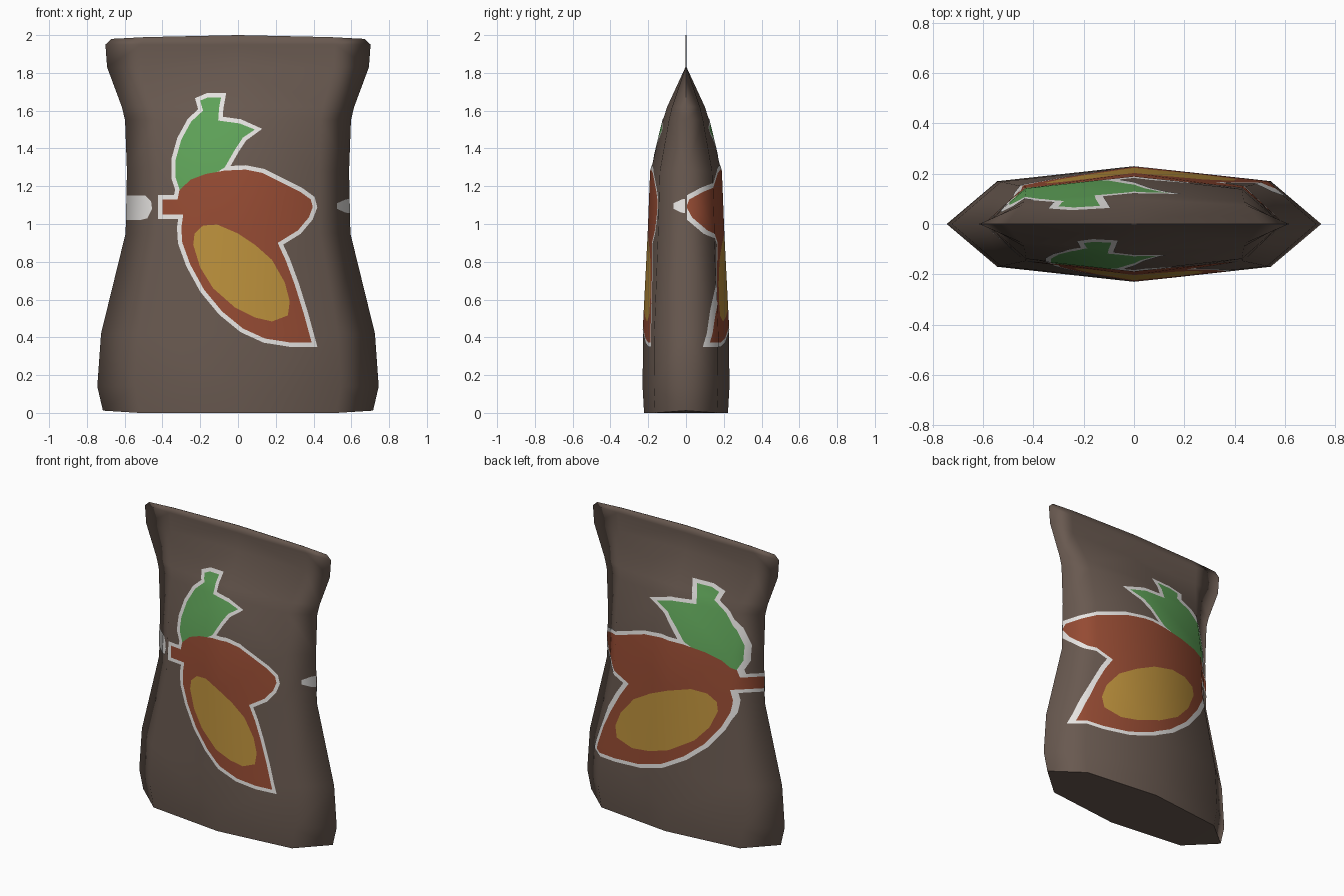
import bpy, bmesh
from mathutils import Vector
from mathutils.bvhtree import BVHTree
from mathutils.geometry import delaunay_2d_cdt

if "Cube" in bpy.data.objects:
    bpy.data.objects.remove(bpy.data.objects["Cube"])


def material(name, rgb):
    m = bpy.data.materials.new(name)
    m.diffuse_color = (*rgb, 1)
    m.use_nodes = True
    m.node_tree.nodes["Principled BSDF"].inputs["Base Color"].default_value = m.diffuse_color
    return m


BROWN = material("bag brown", (0.14, 0.10, 0.08))
PRINT = [material("outline white", (0.86, 0.84, 0.82)),
         material("leaf green", (0.115, 0.37, 0.10)),
         material("pod red", (0.30, 0.07, 0.033)),
         material("flesh yellow", (0.50, 0.28, 0.045))]


def make_object(name, bm, mats):
    me = bpy.data.meshes.new(name)
    bm.to_mesh(me)
    for m in mats:
        me.materials.append(m)
    ob = bpy.data.objects.new(name, me)
    bpy.context.collection.objects.link(ob)
    return ob


# Bag: eight-sided rings (height, half width, half depth), pinched to a flat seal
RINGS = [(0, .715, .222), (.14, .745, .23), (.42, .725, .227), (.95, .595, .20),
         (1.28, .588, .187), (1.55, .598, .122), (1.62, .615, .10),
         (1.83, .693, .003), (1.95, .702, .003), (2.0, .67, .003)]
SECTION = [(-1, 0), (-.73, -.74), (0, -1), (.73, -.74),
           (1, 0), (.73, .74), (0, 1), (-.73, .74)]
bag = bmesh.new()
rows = []
for z, w, d in RINGS:
    row = []
    for u, v in SECTION:
        dip = 0.02 * u * u if z == 2.0 else (0.012 if z == 0 and abs(u) == 1 else 0)
        row.append(bag.verts.new((u * w, v * d, z - dip if z else dip)))
    rows.append(row)
for a, b in zip(rows, rows[1:]):
    for i in range(8):
        j = (i + 1) % 8
        bag.faces.new((a[i], a[j], b[j], b[i]))
base = bag.faces.new(rows[0][::-1])
bag.faces.new(rows[-1])
for e in base.edges:
    e.smooth = False
bmesh.ops.triangulate(bag, faces=bag.faces[:])
for f in bag.faces:
    f.smooth = True
bag_ob = make_object("bag", bag, [BROWN])
tree = BVHTree.FromBMesh(bag)

# Printed fruit shapes (x, z) as seen from the front
POD = [(-.40, 1.13), (-.32, 1.13), (-.31, 1.18), (-.25, 1.235), (-.17, 1.265),
       (-.07, 1.283), (.04, 1.288), (.13, 1.27), (.22, 1.225), (.33, 1.17),
       (.385, 1.13), (.396, 1.09), (.375, 1.035), (.317, .966), (.21, .90),
       (.253, .807), (.30, .68), (.348, .526), (.39, .373), (.274, .373),
       (.142, .394), (.026, .447), (-.084, .537), (-.18, .653), (-.253, .786),
       (-.295, .902), (-.30, .98), (-.29, 1.05), (-.40, 1.05)]
LEAF = [(-.305, 1.17), (-.33, 1.245), (-.33, 1.34), (-.30, 1.447), (-.248, 1.542),
        (-.185, 1.60), (-.20, 1.653), (-.16, 1.67), (-.09, 1.67), (-.10, 1.616),
        (-.105, 1.548), (.01, 1.532), (.09, 1.50), (.026, 1.458), (-.016, 1.394),
        (-.07, 1.30), (-.15, 1.25)]
FLESH = [(-.237, .89), (-.23, .95), (-.185, .992), (-.11, .997), (0, .95), (.09, .89),
         (.18, .81), (.248, .69), (.274, .59), (.264, .516), (.18, .484), (.09, .505),
         (-.016, .558), (-.132, .66), (-.20, .77)]
# Ends of the back print that wrap round the side edges
WRAP_LEFT = [(-.7, 1.15), (-.49, 1.15), (-.46, 1.12), (-.455, 1.08), (-.48, 1.03),
             (-.52, 1.02), (-.7, 1.02)]
WRAP_RIGHT = [(.7, 1.15), (.57, 1.13), (.525, 1.11), (.525, 1.08), (.57, 1.06), (.7, 1.05)]


def grow(poly, r):
    """Push an outline outwards by r."""
    pts = [Vector(p) for p in poly]
    n = len(pts)
    area = sum(pts[i - 1].x * pts[i].y - pts[i].x * pts[i - 1].y for i in range(n))
    s = 1 if area > 0 else -1
    out = []
    for i, p in enumerate(pts):
        d1 = (p - pts[i - 1]).normalized()
        d2 = (pts[(i + 1) % n] - p).normalized()
        n1 = Vector((d1.y, -d1.x)) * s
        n2 = Vector((d2.y, -d2.x)) * s
        m = (n1 + n2).normalized()
        out.append(tuple(p + m * r / max(m.dot(n1), 0.6)))
    return out


def inside(x, z, poly):
    hit = False
    for (ax, az), (bx, bz) in zip(poly, poly[1:] + poly[:1]):
        if (az > z) != (bz > z) and x < (bx - ax) * (z - az) / (bz - az) + ax:
            hit = not hit
    return hit


def surface(x, z, side):
    return tree.ray_cast(Vector((x, side, z)), Vector((0, -side, 0)))[0]


def make_print(name, side, stretch, extra):
    """Thin print laid on the bag, cut along its outlines and the bag's creases."""
    shapes = [(0, grow(LEAF, .023)), (0, grow(POD, .023)), (1, LEAF), (2, POD), (3, FLESH)]
    shapes = [(m, [(x * stretch, z) for x, z in p]) for m, p in shapes]
    shapes += [(0, p) for p in extra]
    pts, edges, index = [], [], {}
    for v in bag.verts:
        if v.co.y * side >= -1e-6 and 0.1 < v.co.z < 1.9:
            index[v] = len(pts)
            pts.append(Vector((v.co.x, v.co.z)))
    for e in bag.edges:
        a, b = e.verts
        if a in index and b in index:
            edges.append((index[a], index[b]))
    for _, p in shapes:
        k, n = len(pts), len(p)
        pts += [Vector(q) for q in p]
        edges += [(k + i, k + (i + 1) % n) for i in range(n)]
    verts, _, faces, *_ = delaunay_2d_cdt(pts, edges, [], 0, 1e-5)
    bm = bmesh.new()
    made = {}
    for f in faces:
        c = sum((verts[i] for i in f), Vector((0, 0))) / len(f)
        mats = [m for m, p in shapes if inside(c.x, c.y, p)]
        if not mats or surface(c.x, c.y, side) is None:
            continue
        corners = []
        for i in f:
            if i not in made:
                x, z = verts[i]
                h = surface(x * .998, z, side)
                y = h.y if h else 0
                made[i] = bm.verts.new((x, y + side * .003, z))
            corners.append(made[i])
        face = bm.faces.new(corners)
        face.normal_update()
        if face.normal.y * side < 0:
            face.normal_flip()
        face.material_index = max(mats)
        face.smooth = True
    ob = make_object(name, bm, PRINT)
    bm.free()
    # shade the print like the bag below it
    mod = ob.modifiers.new("bag shading", 'DATA_TRANSFER')
    mod.object = bag_ob
    mod.use_loop_data = True
    mod.data_types_loops = {'CUSTOM_NORMAL'}
    mod.loop_mapping = 'POLYINTERP_NEAREST'


make_print("front_print", -1, 1.0, [WRAP_LEFT, WRAP_RIGHT])
make_print("back_print", 1, 1.5, [])
bag.free()
